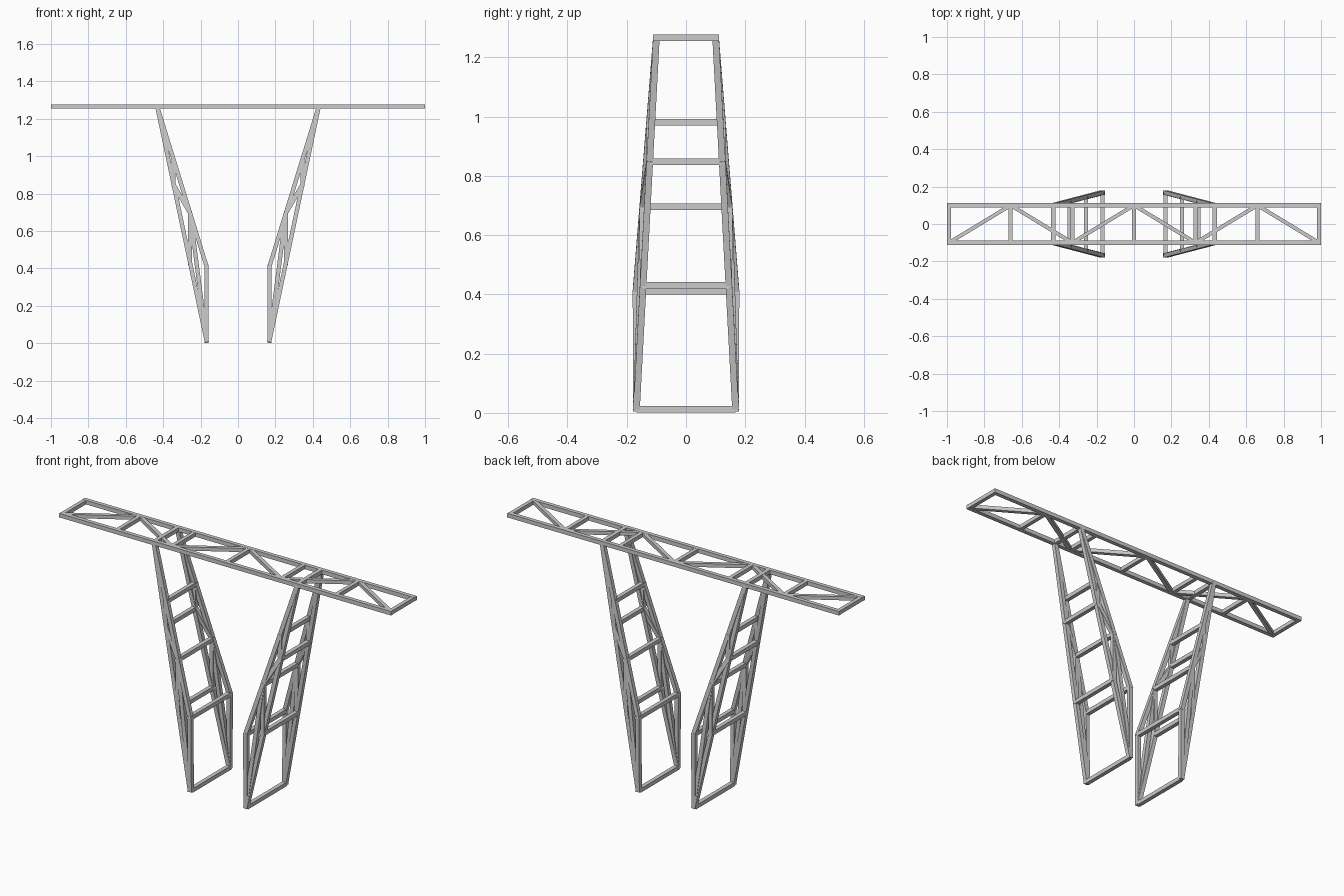
import bpy, bmesh
from mathutils import Vector, Matrix

if "Cube" in bpy.data.objects:
    bpy.data.objects.remove(bpy.data.objects["Cube"])

T = 0.022          # bar thickness
Z_TOP = 1.266      # centre height of the top truss


def bar(bm, a, b, ref=(0, 0, 1), ext=0.0, t=T):
    """Square bar from a to b, one section axis following ref."""
    a, b, ref = Vector(a), Vector(b), Vector(ref)
    d = (b - a).normalized()
    u = (ref - d * ref.dot(d)).normalized()
    v = u.cross(d)
    rot = Matrix((v, d, u)).transposed().to_4x4()
    size = Matrix.Diagonal((t, (b - a).length + 2 * ext, t, 1))
    bmesh.ops.create_cube(bm, size=1, matrix=Matrix.Translation((a + b) / 2) @ rot @ size)


def finish(bm, name):
    bmesh.ops.recalc_face_normals(bm, faces=bm.faces)
    me = bpy.data.meshes.new(name)
    bm.to_mesh(me)
    bm.free()
    ob = bpy.data.objects.new(name, me)
    bpy.context.collection.objects.link(ob)
    return ob


# Top truss: two rails, end bars, rungs and a zigzag
bm = bmesh.new()
for y in (-0.1, 0.1):
    bar(bm, (-1, y, Z_TOP), (1, y, Z_TOP))
finish(bm, "top_rails")

xs = [-0.989 + 1.978 * i / 6 for i in range(7)]
bm = bmesh.new()
for x in xs:
    bar(bm, (x, -0.1, Z_TOP), (x, 0.1, Z_TOP), t=T - 0.001)
for i in range(6):
    y = -0.1 if i % 2 == 0 else 0.1
    bar(bm, (xs[i], y, Z_TOP), (xs[i + 1], -y, Z_TOP), t=T - 0.002)
finish(bm, "top_lattice")

# Leg nodes on one side: outer chord and inner chord meet at the top
top = Vector((0.432, 0.1, Z_TOP))
foot = Vector((0.168, 0.167, 0.012))
knee = Vector((0.168, 0.169, 0.41))
outer = [foot.lerp(top, i / 3) for i in range(4)]
inner = [knee.lerp(top, i / 3) for i in range(4)]


def flip(p, sx, sy):
    return Vector((p.x * sx, p.y * sy, p.z))


for sx, side in ((-1, "left"), (1, "right")):
    # Side panels: chords, upright posts and zigzag braces
    bm = bmesh.new()
    for sy in (-1, 1):
        pairs = [(foot, top), (knee, top), (foot, knee),
                 (outer[1], inner[1]), (outer[2], inner[2]),
                 (outer[0], inner[1]), (inner[1], outer[2])]
        for a, b in pairs:
            bar(bm, flip(a, sx, sy), flip(b, sx, sy), ref=(0, 1, 0), ext=0.006)
    finish(bm, side + "_leg_panels")
    # Cross bars joining the front and back panels
    bm = bmesh.new()
    for p in outer + inner[:3]:
        bar(bm, flip(p, sx, -1), flip(p, sx, 1))
    finish(bm, side + "_leg_cross_bars")
